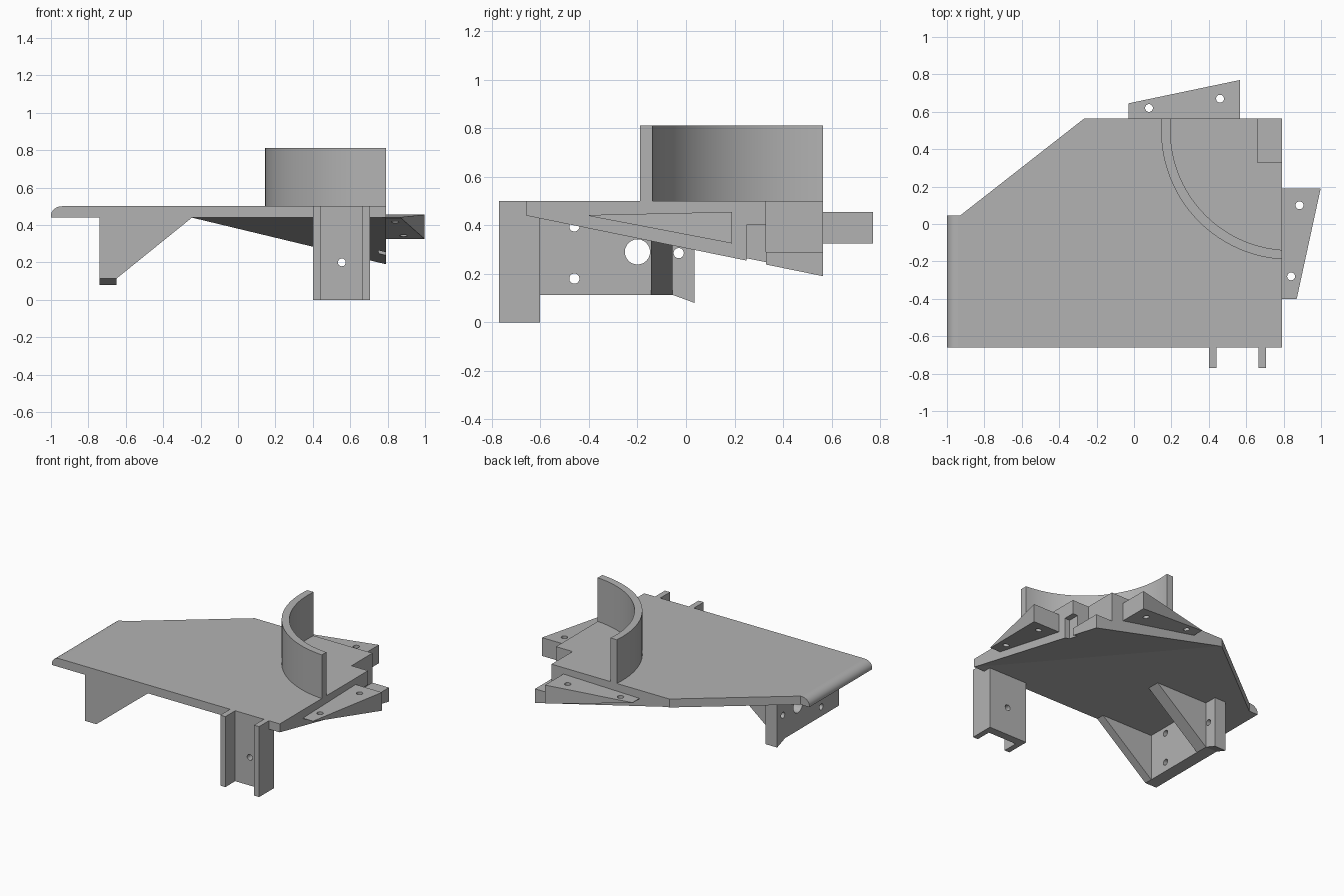
import bpy, bmesh, math
from mathutils import Vector

if "Cube" in bpy.data.objects:
    bpy.data.objects.remove(bpy.data.objects["Cube"])

grey = bpy.data.materials.new("plain_grey")
grey.diffuse_color = (0.45, 0.45, 0.45, 1)
grey.use_nodes = True
grey.node_tree.nodes["Principled BSDF"].inputs["Base Color"].default_value = grey.diffuse_color


def make(name, verts, faces):
    me = bpy.data.meshes.new(name)
    me.from_pydata([tuple(v) for v in verts], [], faces)
    bm = bmesh.new()
    bm.from_mesh(me)
    bmesh.ops.recalc_face_normals(bm, faces=bm.faces)
    bm.to_mesh(me)
    bm.free()
    me.materials.append(grey)
    ob = bpy.data.objects.new(name, me)
    bpy.context.collection.objects.link(ob)
    return ob


def prism(name, pts, lo, hi, axis="z"):
    """Extrude a 2D outline from lo to hi along an axis."""
    place = {"x": lambda p, h: (h, p[0], p[1]),
             "y": lambda p, h: (p[0], h, p[1]),
             "z": lambda p, h: (p[0], p[1], h)}[axis]
    n = len(pts)
    verts = [place(p, h) for h in (lo, hi) for p in pts]
    faces = [list(range(n)), list(range(n, 2 * n))]
    faces += [[i, (i + 1) % n, n + (i + 1) % n, n + i] for i in range(n)]
    return make(name, verts, faces)


def box(name, x0, x1, y0, y1, z0, z1):
    return prism(name, [(x0, y0), (x1, y0), (x1, y1), (x0, y1)], z0, z1)


def circle(cx, cy, r, n=24):
    return [(cx + r * math.cos(2 * math.pi * i / n),
             cy + r * math.sin(2 * math.pi * i / n)) for i in range(n)]


def cut(ob, *cutters):
    for c in cutters:
        c.hide_render = True
        c.hide_set(True)
        m = ob.modifiers.new("cut", "BOOLEAN")
        m.operation = "DIFFERENCE"
        m.solver = "EXACT"
        m.object = c
    dg = bpy.context.evaluated_depsgraph_get()
    me = bpy.data.meshes.new_from_object(ob.evaluated_get(dg))
    ob.modifiers.clear()
    ob.data = me
    for c in cutters:
        bpy.data.objects.remove(c)


def smooth(ob):
    bpy.ops.object.select_all(action="DESELECT")
    ob.select_set(True)
    bpy.context.view_layer.objects.active = ob
    bpy.ops.object.shade_smooth_by_angle(angle=math.radians(30))


# Deck plate with a notched back right corner
prism("deck", [(-.94, -.66), (.79, -.66), (.79, .33), (.66, .33), (.66, .565),
               (-.265, .565), (-.93, .045), (-.94, .045)], .44, .5)

# Rounded left lip of the deck
lip = [(-.94, .44), (-1, .44)]
lip += [(-.94 - .06 * math.cos(a), .45 + .05 * math.sin(a))
        for a in (math.pi / 2 * i / 10 for i in range(11))]
smooth(prism("rounded_lip", lip, -.66, .045, "y"))

# Sloping wedge under the corner, with the notch floor and a small side slot
wedge = make("corner_wedge",
             [(-.25, .565, .44), (.79, -.66, .44), (.79, .565, .44), (.79, .565, .19)],
             [(0, 1, 2), (0, 1, 3), (1, 2, 3), (0, 2, 3)])
cut(wedge, box("notch", .66, .9, .33, .7, .29, .6),
    box("slot", .75, .9, .25, .33, .1, .4))

# Curved wall, part of a ring trimmed at the deck edges
cx, cy, n = .835, .5, 40


def arc(r):
    a0 = math.pi - math.asin((.565 - cy) / r)
    a1 = 1.5 * math.pi - math.asin((cx - .79) / r)
    return [(cx + r * math.cos(a0 + (a1 - a0) * i / n),
             cy + r * math.sin(a0 + (a1 - a0) * i / n)) for i in range(n + 1)]


outer, inner = arc(.69), arc(.64)
verts = [(*p, z) for z in (.5, .81) for p in outer + inner]
m, k = n + 1, 2 * (n + 1)
faces = [(0, m, k + m, k), (n, m + n, k + m + n, k + n)]
for i in range(n):
    faces += [(i, i + 1, k + i + 1, k + i),
              (m + i, m + i + 1, k + m + i + 1, k + m + i),
              (i, i + 1, m + i + 1, m + i),
              (k + i, k + i + 1, k + m + i + 1, k + m + i)]
smooth(make("curved_wall", verts, faces))


# Tapered mounting tabs: flat top, underside sloping along the deck edge
def tab(name, plan, bottoms, holes):
    tops = [.455 if b < .4 else .442 for b in bottoms]
    v = [(*p, z) for p, z in zip(plan, bottoms)] + [(*p, z) for p, z in zip(plan, tops)]
    ob = make(name, v, [(0, 1, 2), (0, 2, 3), (4, 5, 6), (4, 6, 7), (0, 1, 5, 4),
                        (1, 2, 6, 5), (2, 3, 7, 6), (3, 0, 4, 7)])
    cut(ob, *[prism("drill", circle(x, y, .021), .2, .6) for x, y in holes])


drop = [.438, .438, .325, .325]
tab("right_tab", [(.79, -.4), (.87, -.4), (.998, .19), (.79, .19)], drop,
    [(.885, .1), (.84, -.28)])
tab("back_tab", [(-.03, .565), (-.03, .645), (.567, .77), (.567, .565)], drop,
    [(.08, .62), (.46, .67)])

# Front channel leg: web and two flanges
leg = prism("front_leg", [(.4, -.77), (.44, -.77), (.44, -.66), (.665, -.66),
                          (.665, -.77), (.705, -.77), (.705, -.602), (.4, -.602)], 0, .44)
cut(leg, prism("drill", circle(.555, .2, .021), -.9, -.4, "y"))
for i, x in enumerate((.4, .665)):
    box("flange_top_%d" % (i + 1), x, x + .04, -.77, -.66, .44, .5)

# Left side bracket with screw holes and one large hole
bracket = prism("side_bracket", [(-.66, .113), (-.055, .113), (.035, .08),
                                 (.035, .44), (-.66, .44)], -.74, -.65, "x")
cut(bracket, *[prism("drill", circle(y, z, r), -.9, -.5, "x") for y, z, r in
               ((-.46, .18, .021), (-.46, .395, .021), (-.03, .285, .021), (-.2, .29, .052))])

# Triangular gussets behind the bracket
for name, y0, y1 in (("front_gusset", -.66, -.602), ("rear_gusset", -.145, -.055)):
    prism(name, [(-.65, .113), (-.245, .44), (-.65, .44)], y0, y1, "y")
